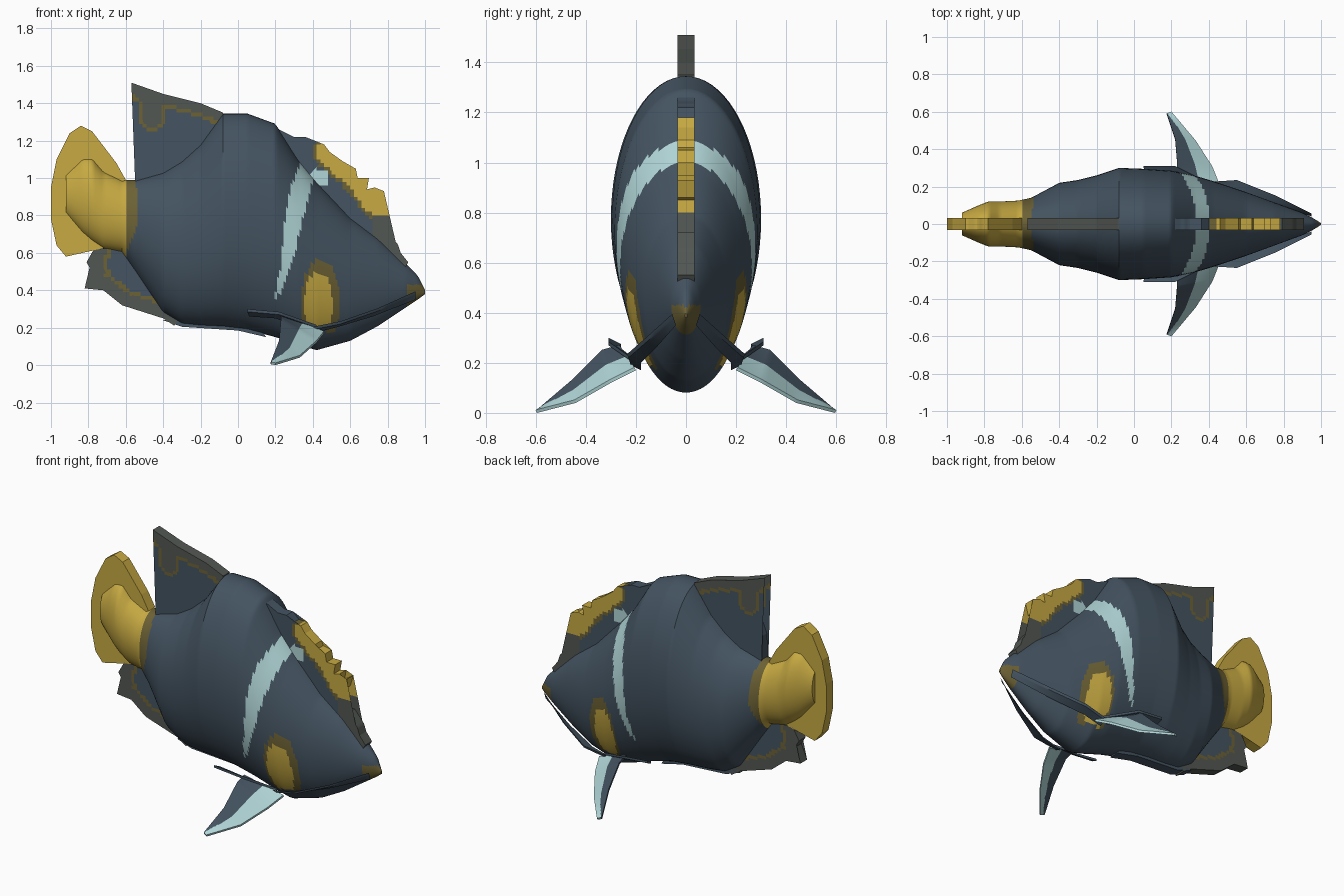
import bpy, bmesh, math
from mathutils import Vector
from mathutils.geometry import intersect_point_line

if "Cube" in bpy.data.objects:
    bpy.data.objects.remove(bpy.data.objects["Cube"], do_unlink=True)


def make_material(name, rgb):
    mat = bpy.data.materials.new(name)
    mat.use_nodes = True
    mat.diffuse_color = (*rgb, 1)
    mat.node_tree.nodes["Principled BSDF"].inputs["Base Color"].default_value = (*rgb, 1)
    return mat


SLATE, PALE, YELLOW, OLIVE, BROWN = range(5)
MATERIALS = [
    make_material("slate blue", (0.058, 0.088, 0.12)),
    make_material("pale aqua", (0.44, 0.67, 0.68)),
    make_material("golden yellow", (0.57, 0.4, 0.055)),
    make_material("dark olive", (0.15, 0.12, 0.035)),
    make_material("grey brown", (0.085, 0.095, 0.085)),
]


def finish(bm, name, rule):
    """Colour faces by a rule on their centre and add the object."""
    bmesh.ops.recalc_face_normals(bm, faces=bm.faces)
    for face in bm.faces:
        face.material_index = rule(face.calc_center_median())
    mesh = bpy.data.meshes.new(name)
    bm.to_mesh(mesh)
    bm.free()
    for mat in MATERIALS:
        mesh.materials.append(mat)
    obj = bpy.data.objects.new(name, mesh)
    bpy.context.collection.objects.link(obj)
    bpy.ops.object.select_all(action="DESELECT")
    obj.select_set(True)
    bpy.context.view_layer.objects.active = obj
    bpy.ops.object.shade_smooth_by_angle(angle=math.radians(35))
    return obj


def thicken(bm, offset):
    result = bmesh.ops.extrude_face_region(bm, geom=bm.faces[:], use_keep_orig=True)
    verts = [g for g in result["geom"] if isinstance(g, bmesh.types.BMVert)]
    bmesh.ops.translate(bm, verts=verts, vec=offset)


def sample(table, x):
    """Linear lookup in a table sorted by its first column."""
    for a, b in zip(table, table[1:]):
        if x <= b[0]:
            t = (x - a[0]) / (b[0] - a[0])
            return [p + (q - p) * t for p, q in zip(a, b)]
    return table[-1]


def plate(name, outline, rule, half=0.033, step=0.02):
    """Upright fin on the centre plane, diced so that colours can vary."""
    bm = bmesh.new()
    bm.faces.new([bm.verts.new((x, -half, z)) for x, z in outline])
    bmesh.ops.triangulate(bm, faces=bm.faces[:])
    for axis in (0, 1):
        values = [p[axis] for p in outline]
        normal = (1, 0, 0) if axis == 0 else (0, 0, 1)
        cut = min(values) + step
        while cut < max(values):
            bmesh.ops.bisect_plane(bm, geom=bm.verts[:] + bm.edges[:] + bm.faces[:],
                                   plane_co=Vector(normal) * cut, plane_no=normal)
            cut += step
    thicken(bm, (0, 2 * half, 0))
    return finish(bm, name, rule)


def rim_distance(c, rim):
    """Distance from a face centre to the free edge of a fin."""
    point = Vector((c.x, c.z, 0))
    best = 9
    for a, b in zip(rim, rim[1:]):
        a, b = Vector((*a, 0)), Vector((*b, 0))
        near, t = intersect_point_line(point, a, b)
        near = a.lerp(b, min(1, max(0, t)))
        best = min(best, (point - near).length)
    return best


def ribbon(name, edge_a, edge_b, side, offset, rule, along=12, across=8):
    """Thin sheet between two edge paths, mirrored by side."""
    bm = bmesh.new()

    def at(path, u):
        s = u * (len(path) - 1)
        i = min(int(s), len(path) - 2)
        return Vector(path[i]).lerp(Vector(path[i + 1]), s - i)

    grid = []
    for i in range(along + 1):
        a, b = at(edge_a, i / along), at(edge_b, i / along)
        row = [a.lerp(b, j / across) for j in range(across + 1)]
        grid.append([bm.verts.new((p.x, p.y * side, p.z)) for p in row])
    for r, s in zip(grid, grid[1:]):
        for j in range(across):
            bm.faces.new((r[j], r[j + 1], s[j + 1], s[j]))
    thicken(bm, (offset[0], offset[1] * side, offset[2]))
    return finish(bm, name, rule)


# Body: x, lowest z, highest z, half width
BODY = [
    (-.92, .8, 1.03, .06), (-.83, .7, 1.11, .1), (-.78, .66, 1.11, .12),
    (-.72, .62, 1.04, .12), (-.62, .6, .99, .125), (-.55, .5, .99, .14),
    (-.4, .28, 1.03, .22), (-.3, .22, 1.09, .235), (-.2, .21, 1.18, .26),
    (-.08, .205, 1.345, .3), (.05, .19, 1.345, .295), (.2, .15, 1.29, .285),
    (.32, .11, 1.1, .26), (.42, .08, .98, .23), (.6, .13, .79, .17),
    (.75, .21, .68, .115), (.9, .31, .54, .06), (.96, .35, .48, .03),
    (1, .38, .4, .005),
]
# Cheek stripe: z, rear x, front x
STRIPE = [(.37, .2, .23), (.55, .23, .29), (.75, .25, .34), (.95, .28, .39), (1.1, .34, .44)]


def body_colour(c):
    if c.x < -0.6:
        return YELLOW
    if c.x < -0.53 - 1.2 * (c.z - 0.85) ** 2 and c.z > 0.62:
        return OLIVE
    if c.z > STRIPE[0][0]:
        _, rear, front = sample(STRIPE, c.z)
        if rear < c.x < front:
            return PALE
    if c.z > 0.18:
        if math.hypot((c.x - 0.43) / 0.075, (c.z - 0.32) / 0.18) < 1:
            return YELLOW
        if math.hypot((c.x - 0.44) / 0.105, (c.z - 0.33) / 0.23) < 1:
            return OLIVE
    if c.x > 0.91 and c.z < 0.43:
        return OLIVE
    return SLATE


bm = bmesh.new()
SEGMENTS, STATIONS = 72, 160
rings = []
for i in range(STATIONS + 1):
    x = BODY[0][0] + (BODY[-1][0] - BODY[0][0]) * i / STATIONS
    _, low, high, width = sample(BODY, x)
    angles = [math.tau * k / SEGMENTS for k in range(SEGMENTS)]
    rings.append([bm.verts.new((x, width * math.sin(a),
                                (low + high) / 2 + (high - low) / 2 * math.cos(a))) for a in angles])
for r, s in zip(rings, rings[1:]):
    for k in range(SEGMENTS):
        n = (k + 1) % SEGMENTS
        bm.faces.new((r[k], r[n], s[n], s[k]))
bm.faces.new(rings[0])
bm.faces.new(rings[-1])
finish(bm, "body", body_colour)

# Tail fin wraps the tail root and leaves a narrow slit behind it
plate("tail_fin", [(-.6, .99), (-.65, 1.08), (-.78, 1.25), (-.84, 1.28), (-.9, 1.24), (-.97, 1.1),
                   (-1, .95), (-1, .78), (-.97, .64), (-.92, .58), (-.85, .6), (-.7, .63), (-.75, .75),
                   (-.9, .81), (-.928, .82), (-.928, 1), (-.9, 1.01), (-.7, .95)], lambda c: YELLOW)


def rimmed(rim, width):
    def rule(c):
        d = rim_distance(c, rim)
        return BROWN if d < width else OLIVE if d < width + 0.02 else SLATE
    return rule


# Rear dorsal fin
rim = [(-.54, 1.13), (-.46, 1.32), (-.46, 1.44), (-.57, 1.51), (-.4, 1.45), (-.2, 1.4), (-.08, 1.35)]
plate("rear_dorsal_fin", [(-.55, .98)] + rim + [(-.1, 1.2), (-.25, 1), (-.4, .95)],
      rimmed(rim[1:], 0.05))

# Anal fin
rim = [(-.77, .62), (-.81, .55), (-.78, .5), (-.82, .41), (-.72, .4), (-.62, .32), (-.4, .25), (-.34, .21)]
plate("anal_fin", rim + [(-.3, .28), (-.45, .48), (-.6, .63)], rimmed(rim, 0.07))

# Spiny front dorsal fin running down to the snout
spines = [(.49, 1.14), (.56, 1.09), (.57, 1.06), (.63, 1.05), (.64, 1), (.7, 1), (.69, .94),
          (.73, .95), (.72, .89), (.78, .93), (.76, .86)]


def front_fin_colour(c):
    if math.hypot(c.x - 0.43, c.z - 1) < 0.05:
        return PALE
    if c.z < 0.8 and c.x > 0.73:
        return BROWN
    d = rim_distance(c, spines)
    return YELLOW if d < 0.07 else OLIVE if d < 0.09 else SLATE


plate("front_dorsal_fin", [(.22, 1.26), (.3, 1.22), (.36, 1.22), (.4, 1.18), (.46, 1.18)] + spines +
      [(.73, .85), (.75, .72), (.79, .72), (.855, .645), (.87, .6), (.91, .55), (.88, .5),
       (.7, .65), (.5, .8), (.35, .98), (.25, 1.15)], front_fin_colour)

# Belly keel
plate("belly_keel", [(-.4, .24), (-.3, .205), (-.15, .195), (0, .185), (.15, .15), (.1, .23), (-.3, .26)],
      lambda c: SLATE)

# Paired parts
for label, side in (("left", 1), ("right", -1)):
    def fin_colour(c, side=side):
        # pale leading half, widening to the tip
        reach = abs(c.y)
        u = min(1, max(0, (reach - 0.2) / 0.4))
        edge = 0.34 - 0.17 * u ** 2
        return PALE if c.x > edge else SLATE

    ribbon(label + "_pectoral_fin",
           [(.46, .2, .17), (.42, .3, .12), (.33, .44, .04), (.2, .595, 0)],
           [(.23, .26, .26), (.23, .33, .24), (.22, .45, .12), (.175, .585, .005)],
           side, (0, 0.006, 0.012), fin_colour, 24, 16)
    ribbon(label + "_jaw_strip",
           [(.95, .05, .38), (.75, .15, .29), (.55, .23, .22), (.4, .22, .19)],
           [(.95, .04, .35), (.72, .12, .26), (.52, .18, .2), (.4, .18, .17)],
           side, (0, 0.005, 0.015), lambda c: SLATE)
    ribbon(label + "_gill_strip",
           [(.05, .31, .285), (.22, .31, .27), (.42, .21, .2)],
           [(.06, .26, .26), (.2, .27, .25), (.36, .19, .19)],
           side, (0, 0, 0.015), lambda c: SLATE)
